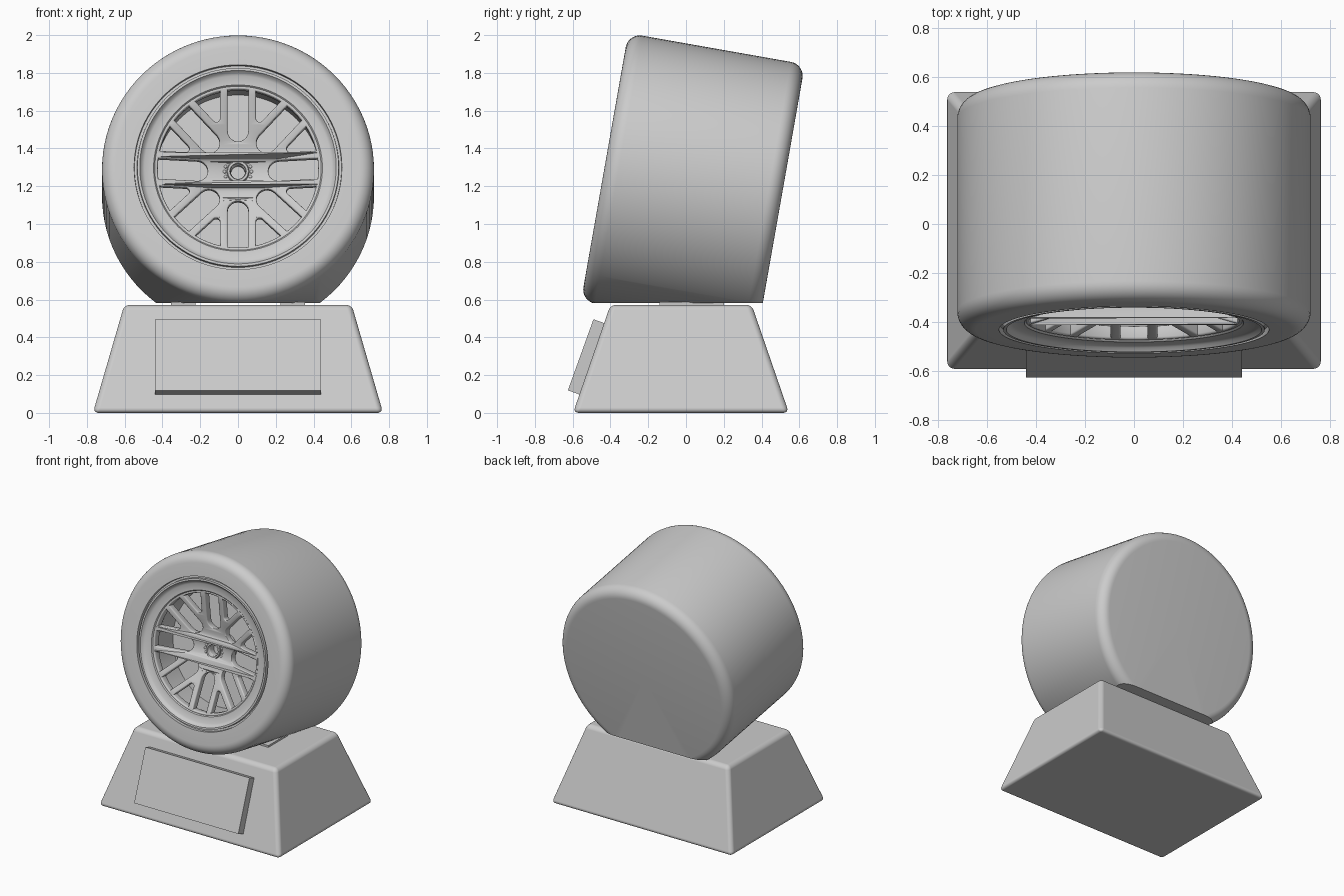
import bpy, bmesh
from math import sin, cos, tan, asin, sqrt, pi, radians
from mathutils import Matrix, Vector

if "Cube" in bpy.data.objects:
    bpy.data.objects.remove(bpy.data.objects["Cube"])

# wheel frame: local z points out of the wheel face, local y up
WHEEL = Matrix.Translation((0, -0.431, 1.301)) @ Matrix.Rotation(radians(80), 4, 'X')
HALF = radians(22.5)


def finish(name, bm, matrix=Matrix(), angle=35):
    bm.transform(matrix)
    bmesh.ops.recalc_face_normals(bm, faces=bm.faces[:])
    me = bpy.data.meshes.new(name)
    bm.to_mesh(me)
    bm.free()
    ob = bpy.data.objects.new(name, me)
    bpy.context.collection.objects.link(ob)
    bpy.ops.object.select_all(action='DESELECT')
    ob.select_set(True)
    bpy.context.view_layer.objects.active = ob
    bpy.ops.object.shade_smooth_by_angle(angle=radians(angle))
    return ob


def lathe(profile, steps=96):
    """Spin (radius, depth) points about the wheel axis."""
    bm = bmesh.new()
    vs = [bm.verts.new((r, 0, -d)) for r, d in profile]
    es = [bm.edges.new(p) for p in zip(vs, vs[1:])]
    bmesh.ops.spin(bm, geom=vs + es, cent=(0, 0, 0), axis=(0, 0, 1),
                   angle=2 * pi, steps=steps, use_duplicate=False)
    bmesh.ops.remove_doubles(bm, verts=bm.verts[:], dist=1e-5)
    return bm


def arc(cx, cy, r, a0, a1, n=10):
    return [(cx + r * cos(a0 + (a1 - a0) * i / n), cy + r * sin(a0 + (a1 - a0) * i / n))
            for i in range(n + 1)]


def densify(pts, step=0.03):
    out = []
    for a, b in zip(pts, pts[1:] + pts[:1]):
        a, b = Vector(a), Vector(b)
        n = max(1, round((b - a).length / step))
        out += [a.lerp(b, i / n) for i in range(n)]
    return out


def turned(pts, a):
    return [(x * cos(a) - y * sin(a), x * sin(a) + y * cos(a)) for x, y in pts]


# tyre, rim and closed barrel in one profile, flattened underneath
W, R, F = 0.95, 0.72, 0.075
profile = [(0, 0.28), (0.437, 0.28), (0.437, 0.04), (0.447, 0.028), (0.495, 0.025),
           (0.51, 0.015), (0.52, 0.0), (0.533, 0.0), (0.535, 0.025), (0.548, 0.025), (0.55, 0)]
profile += arc(R - F, F, F, -pi / 2, 0, 8)
profile += arc(R - F, W - F, F, 0, pi / 2, 8) + [(0, W)]
bm = lathe(profile)
bm.transform(WHEEL)
cut = bmesh.ops.bisect_plane(bm, geom=bm.verts[:] + bm.edges[:] + bm.faces[:],
                             plane_co=(0, 0, 0.582), plane_no=(0, 0, 1), clear_inner=True)
rim_edges = [e for e in cut['geom_cut'] if isinstance(e, bmesh.types.BMEdge)]
bmesh.ops.holes_fill(bm, edges=rim_edges, sides=0)
finish('tyre_and_rim', bm)

# spoke disc: filled 2D curve with slots and wedges cut out, then dished
HW, OFF, RO, RHO = 0.063, 0.087, 0.433, 0.028
a_slot = asin(HW / RO)
slot = arc(0.215, 0, HW, pi / 2, 3 * pi / 2) + arc(0, 0, RO, -a_slot, a_slot, 6)
a_wedge = HALF - asin(OFF / RO)
wedge = (arc((OFF + RHO) / sin(HALF), 0, RHO, pi / 2 + HALF, 3 * pi / 2 - HALF, 8)
         + arc(0, 0, RO, -a_wedge, a_wedge, 6))
loops = [arc(0, 0, 0.437, 0, 2 * pi, 96)[:-1], arc(0, 0, 0.045, 0, 2 * pi, 32)[:-1]]
for k in range(8):
    loops.append(turned(slot, k * 2 * HALF))
    loops.append(turned(wedge, (2 * k + 1) * HALF))
cu = bpy.data.curves.new('spoke_outline', 'CURVE')
cu.dimensions, cu.fill_mode = '2D', 'BOTH'
cu.extrude, cu.bevel_depth, cu.bevel_resolution = 0.02, 0.008, 2
for pts in loops:
    pts = densify(pts)
    sp = cu.splines.new('POLY')
    sp.points.add(len(pts) - 1)
    for p, q in zip(sp.points, pts):
        p.co = (q[0], q[1], 0, 1)
    sp.use_cyclic_u = True
tmp = bpy.data.objects.new('spoke_outline', cu)
bpy.context.collection.objects.link(tmp)
dg = bpy.context.evaluated_depsgraph_get()
me = bpy.data.meshes.new_from_object(tmp.evaluated_get(dg))
bm = bmesh.new()
bm.from_mesh(me)
bpy.data.objects.remove(tmp)
bpy.data.meshes.remove(me)
bmesh.ops.remove_doubles(bm, verts=bm.verts[:], dist=1e-5)
for v in bm.verts:
    t = min(1, max(0, (v.co.xy.length - 0.11) / 0.32))
    v.co.z -= 0.028 + 0.145 - 0.11 * t ** 0.85
finish('spokes', bm, WHEEL, 40)

# hub: outer collar, hollow nut and a ring of studs
finish('hub_collar', lathe([(0.1, 0.28), (0.1, 0.145), (0.095, 0.138), (0.086, 0.138),
                            (0.082, 0.15), (0.06, 0.15), (0.06, 0.28)], 48), WHEEL)
finish('hub_nut', lathe([(0.06, 0.2), (0.06, 0.132), (0.055, 0.126), (0.044, 0.126),
                         (0.04, 0.132), (0.04, 0.2), (0, 0.2)], 32), WHEEL)
bm = bmesh.new()
for k in range(16):
    a = 2 * pi * k / 16
    bmesh.ops.create_uvsphere(bm, u_segments=10, v_segments=6, radius=0.011,
                              matrix=Matrix.Translation((0.072 * cos(a), 0.072 * sin(a), -0.145)))
finish('hub_studs', bm, WHEEL)

# tapered base with rounded edges
bm = bmesh.new()
bmesh.ops.create_cube(bm, size=1)
for v in bm.verts:
    top, right, back = v.co.z > 0, v.co.x > 0, v.co.y > 0
    x = 0.602 if top else 0.768
    y = (0.348 if back else -0.4) if top else (0.545 if back else -0.598)
    v.co = (x if right else -x, y, 0.572 if top else 0)
base = finish('base', bm)
bev = base.modifiers.new('round', 'BEVEL')
bev.width, bev.segments = 0.03, 5
bev.harden_normals = True

# sloping front plaque
bm = bmesh.new()
bmesh.ops.create_cube(bm, size=1, matrix=Matrix.Diagonal((0.88, 0.08, 0.4, 1)))
finish('plaque', bm, Matrix.Translation((0, -0.52, 0.294)) @ Matrix.Rotation(radians(-19.8), 4, 'X'))

# small pads between base and tyre
for side, name in ((-1, 'left_pad'), (1, 'right_pad')):
    bm = bmesh.new()
    bmesh.ops.create_cube(bm, size=1, matrix=Matrix.Translation((side * 0.29, 0.03, 0.574))
                          @ Matrix.Diagonal((0.13, 0.34, 0.024, 1)))
    finish(name, bm)
